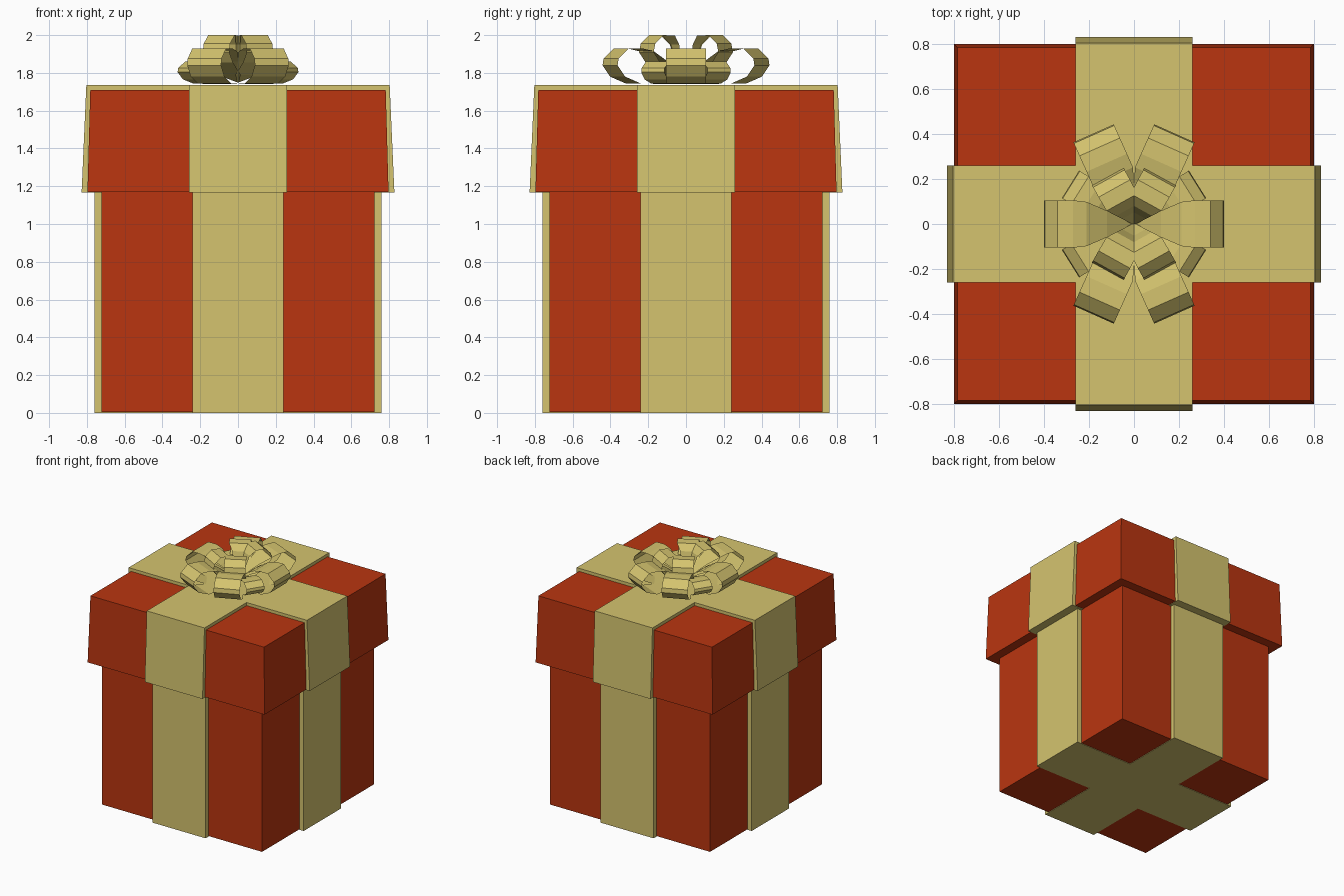
import bpy, math

if "Cube" in bpy.data.objects:
    bpy.data.objects.remove(bpy.data.objects["Cube"])


def material(name, color):
    m = bpy.data.materials.new(name)
    m.diffuse_color = (*color, 1)
    m.use_nodes = True
    m.node_tree.nodes["Principled BSDF"].inputs["Base Color"].default_value = m.diffuse_color
    return m


RED = material("box red", (0.49, 0.036, 0.005))
GOLD = material("ribbon gold", (0.66, 0.55, 0.158))


def make(name, verts, faces, mat):
    me = bpy.data.meshes.new(name)
    me.from_pydata(verts, [], faces)
    me.materials.append(mat)
    ob = bpy.data.objects.new(name, me)
    bpy.context.collection.objects.link(ob)
    return ob


def prism(name, low, high, z0, z1, mat):
    """Closed solid between two matching outlines (counter-clockwise)."""
    n = len(low)
    verts = [(x, y, z0) for x, y in low] + [(x, y, z1) for x, y in high]
    faces = [(i, (i + 1) % n, n + (i + 1) % n, n + i) for i in range(n)]
    faces += [tuple(reversed(range(n))), tuple(range(n, 2 * n))]
    return make(name, verts, faces, mat)


def square(h):
    return [(-h, -h), (h, -h), (h, h), (-h, h)]


def cross(r, w):
    """Plus-shaped outline with reach r and half band width w."""
    pts, arm = [], [(r, -w), (r, w), (w, w)]
    for k in range(4):
        for x, y in arm:
            for _ in range(k):
                x, y = -y, x
            pts.append((x, y))
    return pts


# Box and lid, each wrapped by a crossed ribbon
prism("box_body", square(0.722), square(0.722), 0.004, 1.18, RED)
prism("body_ribbon", cross(0.76, 0.24), cross(0.76, 0.24), 0, 1.175, GOLD)
prism("lid", square(0.797), square(0.782), 1.17, 1.71, RED)
prism("lid_ribbon", cross(0.828, 0.26), cross(0.803, 0.26), 1.166, 1.735, GOLD)

# Bow loop side profiles: (distance from centre, height)
LOW = [(0, 1.76), (0.12, 1.86), (0.21, 1.915), (0.27, 1.93), (0.34, 1.93),
       (0.395, 1.875), (0.40, 1.84), (0.36, 1.78), (0.28, 1.745),
       (0.12, 1.742), (0, 1.742)]
HIGH = [(0, 1.76), (0.045, 1.86), (0.07, 1.95), (0.11, 1.997), (0.18, 2.0),
        (0.23, 1.955), (0.24, 1.91), (0.20, 1.855), (0.10, 1.79), (0, 1.75)]


def bow_loop(name, profile, angle, half, pinch, rs=1.0, zs=1.0):
    """Thin ribbon loop that narrows towards the centre of the bow."""
    c, s = math.cos(math.radians(angle)), math.sin(math.radians(angle))
    verts = []
    for r, z in profile:
        r, z = r * rs, 1.74 + (z - 1.74) * zs
        w = half * min(1, 0.06 + r / pinch)
        verts += [(r * c - t * s, r * s + t * c, z) for t in (-w, w)]
    faces = [(2 * i, 2 * i + 2, 2 * i + 3, 2 * i + 1)
             for i in range(len(profile) - 1)]
    # reversed so that the outside of the loop faces outwards
    make(name, verts, faces, GOLD)


for i, a in enumerate((0, 180)):
    bow_loop(f"bow_side_loop_{i}", LOW, a, 0.105, 0.24)
for i, (side, base) in enumerate(((1, 0), (-1, 180), (1, 180), (-1, 360))):
    bow_loop(f"bow_long_loop_{i}", LOW, base + side * 66, 0.098, 0.24, 1.1)
    bow_loop(f"bow_small_loop_{i}", LOW, base + side * 32, 0.072, 0.2, 0.83, 0.64)
    bow_loop(f"bow_upper_loop_{i}", HIGH, base + side * 61, 0.08, 0.12)
